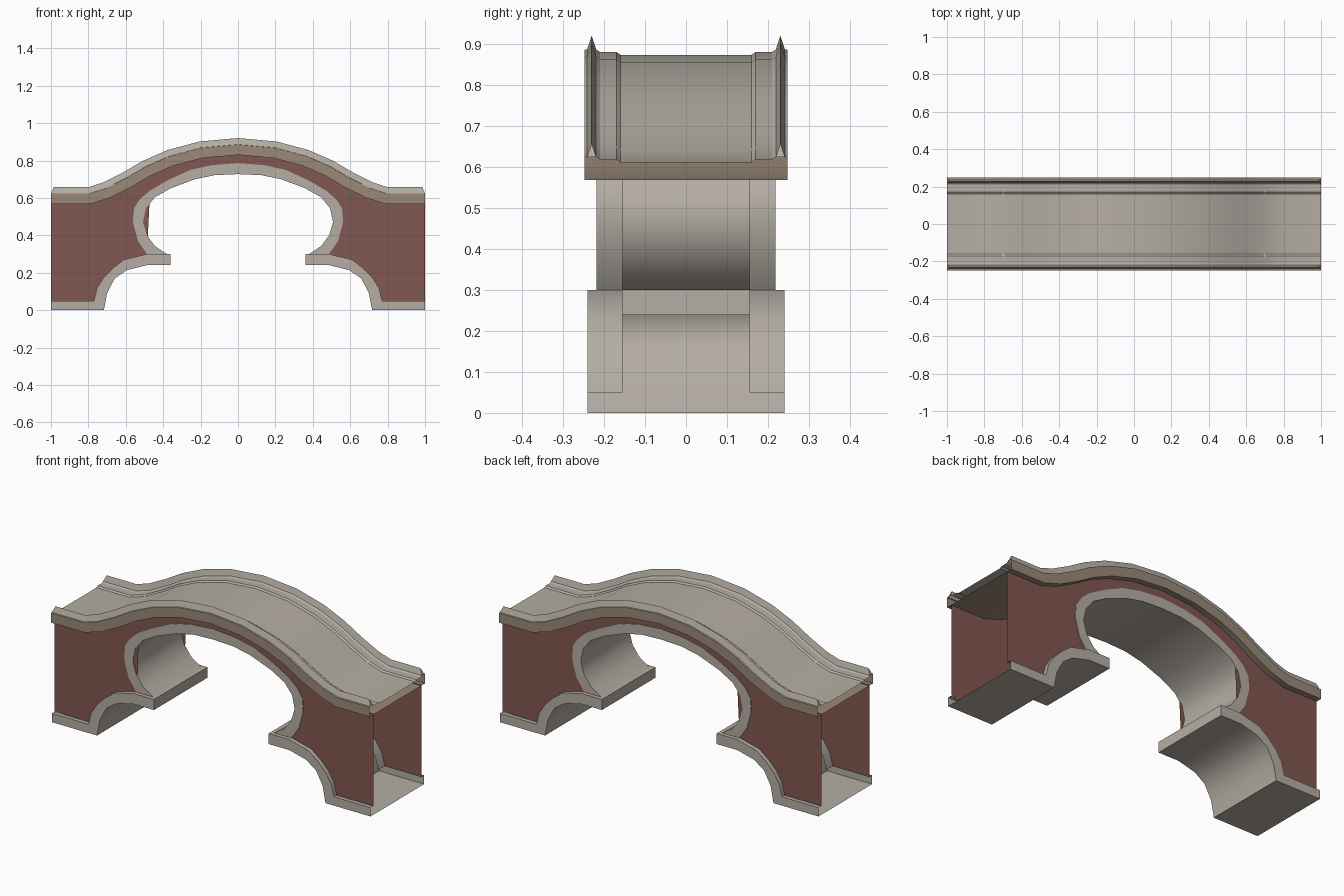
import bpy, bmesh
from mathutils import Vector

cube = bpy.data.objects.get("Cube")
if cube:
    bpy.data.objects.remove(cube, do_unlink=True)


def material(name, rgb):
    m = bpy.data.materials.new(name)
    m.use_nodes = True
    m.diffuse_color = (*rgb, 1)
    m.node_tree.nodes["Principled BSDF"].inputs["Base Color"].default_value = (*rgb, 1)
    return m


stone = material("pale stone", (0.46, 0.42, 0.37))
brick = material("red brick", (0.22, 0.095, 0.082))
cornice_brown = material("brown stone", (0.32, 0.25, 0.185))


def add_sheet(bm, rows):
    """Skin a grid of points, row by row."""
    grid = [[bm.verts.new(p) for p in row] for row in rows]
    for a, b in zip(grid, grid[1:]):
        for i in range(len(a) - 1):
            bm.faces.new((a[i], a[i + 1], b[i + 1], b[i]))


def finish(name, bm, mat, mirror=None):
    bmesh.ops.remove_doubles(bm, verts=bm.verts, dist=0.0005)
    bmesh.ops.recalc_face_normals(bm, faces=bm.faces)
    mesh = bpy.data.meshes.new(name)
    bm.to_mesh(mesh)
    bm.free()
    mesh.materials.append(mat)
    obj = bpy.data.objects.new(name, mesh)
    bpy.context.collection.objects.link(obj)
    if mirror is not None:
        mod = obj.modifiers.new("mirror", "MIRROR")
        mod.use_axis = [axis == mirror for axis in range(3)]
    bpy.ops.object.select_all(action="DESELECT")
    obj.select_set(True)
    bpy.context.view_layer.objects.active = obj
    bpy.ops.object.shade_smooth_by_angle()
    return obj


def both_sides(half):
    """Mirror a centre-to-end outline into a full span."""
    return [(-x, z) for x, z in reversed(half[1:])] + half


def channel(outer, inner, depth, face):
    """Cross-section rows: back rim, front face, underside, and the same behind."""
    section = [(outer, -depth), (outer, -face), (inner, -face),
               (inner, face), (outer, face), (outer, depth)]
    return [[(x, y, z) for x, z in line] for line, y in section]


# Half outlines, from the crown outward
road_line = [(0, .83), (.19, .813), (.35, .77), (.47, .717), (.57, .658),
             (.685, .6), (.79, .568), (1, .568)]
arch_outer = [(0, .786), (.14, .775), (.257, .749), (.374, .695), (.47, .64),
              (.524, .594), (.556, .545), (.562, .47), (.535, .37), (.487, .3)]
arch_inner = [(0, .727), (.123, .722), (.23, .7), (.358, .652), (.444, .604),
              (.492, .545), (.508, .47), (.487, .4), (.444, .342), (.38, .3)]
base_outer = [(1, .05), (.77, .05), (.754, .118), (.717, .176), (.668, .225),
              (.61, .27), (.487, .3), (.36, .3)]
base_inner = [(1, 0), (.717, 0), (.7, .09), (.68, .13), (.658, .17),
              (.594, .214), (.49, .24), (.36, .24)]

# Main arch ring and vault
bm = bmesh.new()
add_sheet(bm, channel(both_sides(arch_outer), both_sides(arch_inner), .155, .218))
finish("main_arch", bm, stone)

# Bases: flat foot, quarter arch and closed ledge
bm = bmesh.new()
add_sheet(bm, channel(base_outer[:2], base_inner[:2], .217, .24))
add_sheet(bm, channel(base_outer[1:7], base_inner[1:7], .155, .24))
add_sheet(bm, channel(base_outer[6:], base_inner[6:], 0, .24))
tip_x, tip_z = base_outer[-1]
add_sheet(bm, [[(tip_x, y, z) for y in (-.24, .24)] for z in (base_inner[-1][1], tip_z)])
finish("arch_base", bm, stone, mirror=0)

# Brick walls, fitted between road, arch and bases
bm = bmesh.new()
lower_half = list(reversed(base_outer[:6])) + []
lower = both_sides(arch_outer + lower_half)
outline = lower + [(x, z + .004) for x, z in reversed(both_sides(road_line))]
bm.faces.new([bm.verts.new((x, -.215, z)) for x, z in outline])
bmesh.ops.triangulate(bm, faces=bm.faces)
finish("side_wall", bm, brick, mirror=1)


def along_road(y, height):
    """Road line raised by a height along its normal."""
    line = both_sides(road_line)
    points = []
    for i, (x, z) in enumerate(line):
        a, b = line[max(i - 1, 0)], line[min(i + 1, len(line) - 1)]
        normal = Vector((a[1] - b[1], b[0] - a[0])).normalized()
        px = x + normal.x * height
        if abs(x) == 1 and height > .08:
            px = x * .985
        points.append((px, y, z + normal.y * height))
    return points


# Cornice: underside and outer faces
bm = bmesh.new()
add_sheet(bm, [along_road(y, h) for y, h in
               [(-.248, .055), (-.248, 0), (.248, 0), (.248, .055)]])
finish("cornice", bm, cornice_brown)

# Road deck with kerbs and peaked parapets
half_profile = [(.248, .055), (.241, .056), (.23, .09), (.219, .056), (.21, .05),
                (.17, .05), (.16, .043)]
profile = half_profile + [(-y, h) for y, h in reversed(half_profile)]
rows = [along_road(y, h) for y, h in profile]
bm = bmesh.new()
add_sheet(bm, rows)
for first in (1, len(rows) - 4):
    for end in (0, -1):
        bm.faces.new([bm.verts.new(row[end]) for row in rows[first:first + 3]])
finish("road_deck", bm, stone)
